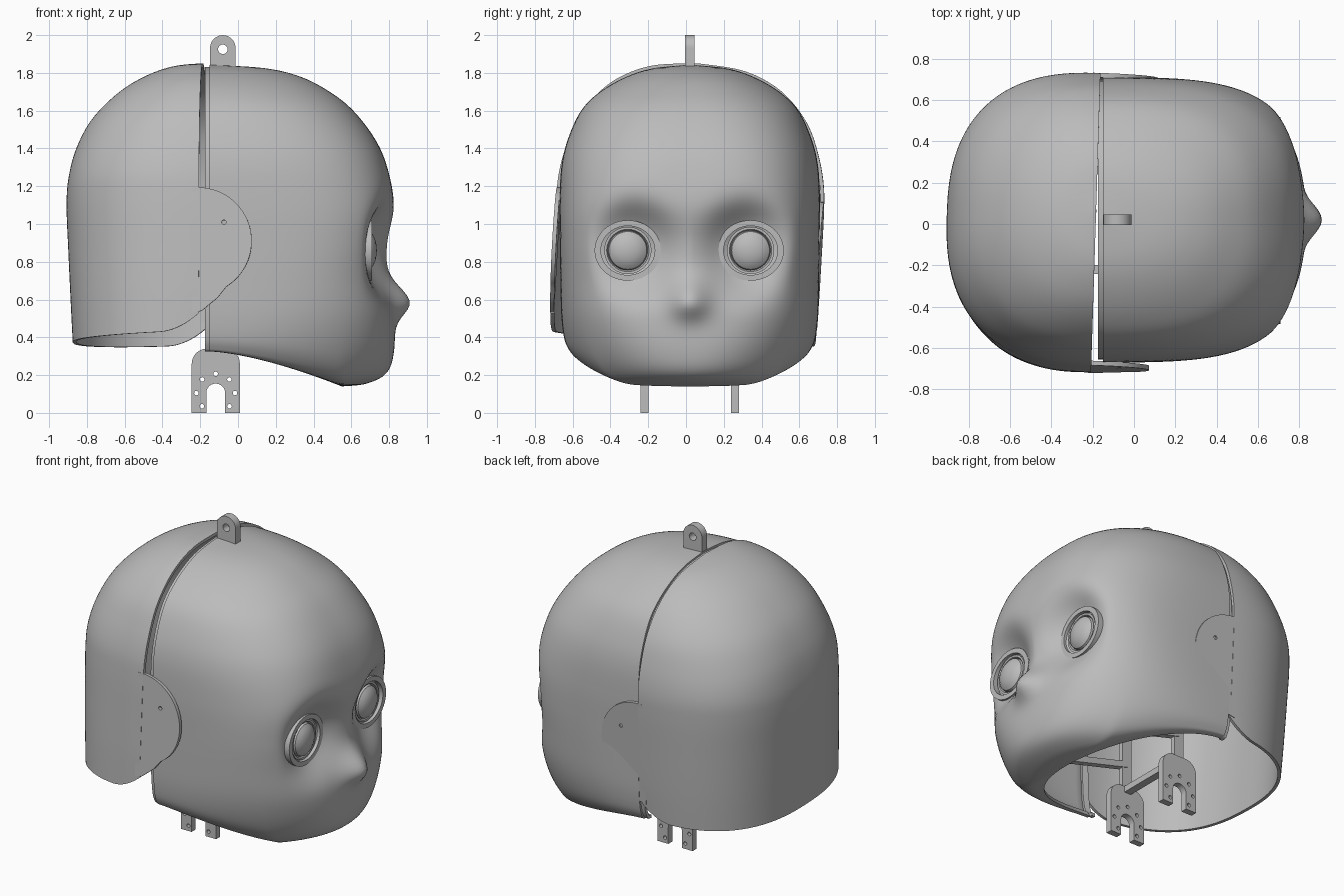
import bpy, bmesh
from math import sin, cos, pi, radians, exp
from mathutils import Matrix, Vector

cube = bpy.data.objects.get("Cube")
if cube:
    bpy.data.objects.remove(cube, do_unlink=True)

grey = bpy.data.materials.new("plain_grey")
grey.use_nodes = True
grey.diffuse_color = (0.5, 0.5, 0.5, 1)
grey.node_tree.nodes["Principled BSDF"].inputs["Base Color"].default_value = (0.5, 0.5, 0.5, 1)

MID = 0.02  # head centre line in y


def finish(ob, angle=35):
    """Turn into plain mesh, colour it and smooth below the angle."""
    bpy.ops.object.select_all(action='DESELECT')
    ob.select_set(True)
    bpy.context.view_layer.objects.active = ob
    bpy.ops.object.convert(target='MESH')
    ob.data.materials.clear()
    ob.data.materials.append(grey)
    bpy.ops.object.shade_smooth_by_angle(angle=radians(angle))
    return ob


def add_mesh(name, bm):
    me = bpy.data.meshes.new(name)
    bm.to_mesh(me)
    bm.free()
    ob = bpy.data.objects.new(name, me)
    bpy.context.collection.objects.link(ob)
    return ob


def smooth_stations(keys, steps=8):
    """Catmull-Rom through the key stations."""
    out = []
    for i in range(len(keys) - 1):
        p = [keys[max(i - 1, 0)], keys[i], keys[i + 1], keys[min(i + 2, len(keys) - 1)]]
        for k in range(steps):
            t = k / steps
            out.append([0.5 * (2 * b + (c - a) * t + (2 * a - 5 * b + 4 * c - d) * t * t
                               + (3 * b - a - 3 * c + d) * t ** 3) for a, b, c, d in zip(*p)])
    return out + [list(keys[-1])]


def shell(name, keys, x0, deform, lip=False, cols=96):
    """Stack of half superellipses: each key is height, x reach, half width, squareness."""
    bm = bmesh.new()
    rows = []
    for z, reach, w, n in smooth_stations(keys):
        row = []
        for j in range(cols + 1):
            a = -pi / 2 + pi * j / cols
            c, s = max(cos(a), 0), sin(a)
            rho = (c ** n + abs(s) ** n) ** (1 / n)
            row.append(deform(x0 + (reach - x0) * c / rho, w * s / rho, z))
        if lip:  # stepped-in edge that tucks under the other shell
            def step(p, dx):
                return (p[0] + dx, p[1] * 0.98, p[2] - (0.012 if p[2] > 1 else 0))
            row = [step(row[0], -0.025), step(row[0], 0)] + row + [step(row[-1], 0), step(row[-1], -0.025)]
        rows.append([bm.verts.new(p) for p in row])
    for r0, r1 in zip(rows, rows[1:]):
        for j in range(len(r0) - 1):
            bm.faces.new((r0[j], r0[j + 1], r1[j + 1], r1[j]))
    bmesh.ops.remove_doubles(bm, verts=bm.verts, dist=0.0005)
    bm.normal_update()
    core = Vector((x0, 0, 0.9))
    if sum(f.normal.dot(f.calc_center_median() - core) for f in bm.faces) < 0:
        bmesh.ops.reverse_faces(bm, faces=bm.faces)
    ob = add_mesh(name, bm)
    mod = ob.modifiers.new("wall", 'SOLIDIFY')
    mod.thickness, mod.offset = 0.02, -1
    return finish(ob)


def circle(cx, cz, r, n=20):
    return [(cx + r * cos(2 * pi * i / n), cz + r * sin(2 * pi * i / n)) for i in range(n)]


def arc(cx, cz, r, a0, a1, n=24):
    angles = [radians(a0 + (a1 - a0) * i / n) for i in range(n + 1)]
    return [(cx + r * cos(a), cz + r * sin(a)) for a in angles]


def plate(name, outline, holes, y, thick, turn=Matrix()):
    """Flat plate in the xz plane with holes."""
    cu = bpy.data.curves.new(name, 'CURVE')
    cu.dimensions, cu.fill_mode, cu.extrude = '2D', 'BOTH', thick / 2
    for pts in [outline] + holes:
        sp = cu.splines.new('POLY')
        sp.points.add(len(pts) - 1)
        for p, (x, z) in zip(sp.points, pts):
            p.co = (x, z, 0, 1)
        sp.use_cyclic_u = True
    ob = bpy.data.objects.new(name, cu)
    bpy.context.collection.objects.link(ob)
    ob.matrix_basis = turn @ Matrix.Translation((0, y, 0)) @ Matrix.Rotation(pi / 2, 4, 'X')
    return finish(ob)


def bar(name, a, b, sx, sy):
    """Rectangular rod from a to b."""
    a, b = Vector(a), Vector(b)
    bm = bmesh.new()
    bmesh.ops.create_cube(bm, size=1)
    bm.transform(Matrix.Diagonal((sx, sy, (b - a).length, 1)))
    ob = add_mesh(name, bm)
    ob.matrix_basis = Matrix.Translation((a + b) / 2) @ (b - a).to_track_quat('Z', 'Y').to_matrix().to_4x4()
    return finish(ob)


def revolve(name, profile, closed, loc, wide):
    """Turn an (x, radius) profile about the x axis."""
    bm = bmesh.new()
    vs = [bm.verts.new((x, 0, r)) for x, r in profile]
    es = [bm.edges.new(p) for p in zip(vs, vs[1:])]
    if closed:
        es.append(bm.edges.new((vs[-1], vs[0])))
    bmesh.ops.spin(bm, geom=vs + es, cent=(0, 0, 0), axis=(1, 0, 0), angle=2 * pi, steps=48)
    bmesh.ops.remove_doubles(bm, verts=bm.verts, dist=0.0002)
    bmesh.ops.recalc_face_normals(bm, faces=bm.faces)
    bm.transform(Matrix.Translation(loc) @ Matrix.Diagonal((1, wide, 1, 1)))
    return finish(add_mesh(name, bm))


# Face shell: jaw rim slope, nose bump and eye sockets
def shape_face(x, y, z):
    fade = max(0, 1 - (z - 0.14) / 0.5) ** 2
    run = min(max((x + 0.15) / 0.7, 0), 1)
    z += 0.185 * (1 - run ** 1.5) * fade
    if x > 0.4:
        r2 = ((abs(y) - 0.325) / 0.22) ** 2 + ((z - 0.87) / 0.22) ** 2
        x += (min(x, 0.66) - x) * exp(-r2 ** 1.5)
        spread = 0.113 if z > 0.59 else 0.09
        x += 0.1 * exp(-(y / 0.105) ** 2 - ((z - 0.59) / spread) ** 2)
    return x, y + MID, z


shell("face_shell", [
    (0.14, 0.55, 0.60, 2), (0.155, 0.68, 0.63, 2), (0.21, 0.785, 0.645, 2.1),
    (0.32, 0.825, 0.665, 2.4), (0.5, 0.825, 0.68, 2.9), (0.7, 0.79, 0.685, 3.4),
    (0.9, 0.795, 0.688, 3.6), (1.1, 0.825, 0.69, 3.3), (1.3, 0.79, 0.68, 3),
    (1.45, 0.725, 0.645, 2.8), (1.6, 0.61, 0.575, 2.6), (1.7, 0.485, 0.475, 2.4),
    (1.78, 0.33, 0.335, 2.3), (1.825, 0.14, 0.19, 2.2), (1.843, -0.15, 0, 2)],
    -0.15, shape_face, lip=True)


# Rear shell, slightly tilted on its hinges
def shape_rear(x, y, z):
    fade = max(0, 1 - (z - 0.36) / 0.4) ** 2
    rise = 0.01 + 0.04 * (x + 0.875) + 0.09 * max(0, (x + 0.4) / 0.215) ** 2
    return x, y, z + rise * fade


pivot = Matrix.Translation((-0.18, 0.015, 1.0))
tilt = pivot @ Matrix.Rotation(radians(-1.8), 4, 'Z') @ Matrix.Rotation(radians(-3.2), 4, 'X') \
    @ Matrix.Translation((0.18, 0, -1.0))
rear = shell("rear_shell", [
    (0.36, -0.873, 0.705, 2.5), (0.6, -0.885, 0.71, 2.5), (0.85, -0.897, 0.711, 2.5),
    (1.1, -0.907, 0.71, 2.5), (1.25, -0.895, 0.7, 2.5), (1.4, -0.855, 0.665, 2.4),
    (1.55, -0.775, 0.605, 2.3), (1.68, -0.65, 0.505, 2.2), (1.77, -0.515, 0.385, 2.1),
    (1.83, -0.36, 0.225, 2), (1.852, -0.185, 0, 2)], -0.185, shape_rear)
rear.matrix_basis = tilt

# Round hinge flaps over the ears, flush with the rear shell
flap = [(-0.22, 0.49), (-0.17, 0.5), (-0.085, 0.57)] + arc(-0.19, 0.87, 0.285, -58, 90) + [(-0.22, 1.155)]
for side, s in (("left", 1), ("right", -1)):
    plate(side + "_hinge_flap", flap, [circle(-0.052, 0.97, 0.012)], s * 0.698, 0.022, tilt)

# Eyes: outer ring and domed eyeball
ring = [(0.58, 0.16), (0.71, 0.16), (0.71, 0.13), (0.58, 0.13)]
ball = [(0.60, 0.125), (0.695, 0.125), (0.695, 0.112), (0.68, 0.105), (0.70, 0.1),
        (0.716, 0.08), (0.727, 0.055), (0.733, 0.028), (0.735, 0)]
for side, s in (("left", 1), ("right", -1)):
    y = 0.017 + s * 0.325
    revolve(side + "_eye_ring", ring, True, (0, y, 0.86), 1.1)
    revolve(side + "_eyeball", ball, False, (0, y, 0.86), 1)

# Hanging lug on top
lug = [(-0.148, 1.8), (-0.013, 1.8)] + arc(-0.0805, 1.932, 0.0675, 0, 180)
plate("top_lug", lug, [circle(-0.0805, 1.925, 0.025)], 0.02, 0.052)

# Neck brackets with a slot and bolt holes, and the inner frame
CX = -0.118
bracket = [(-0.245, 0), (CX - 0.05, 0)] + arc(CX, 0.105, 0.05, 180, 0) + [(CX + 0.05, 0), (0.01, 0)] \
    + arc(-0.07, 0.26, 0.08, 0, 90, 8) + arc(-0.165, 0.26, 0.08, 90, 180, 8)
bolts = [circle(CX + 0.102 * cos(radians(a)), 0.105 + 0.102 * sin(radians(a)), 0.012, 12)
         for a in (0, 45, 90, 135, 180)]
bolts += [circle(CX + d, 0.035, 0.012, 12) for d in (-0.073, 0.073)]
for side, s in (("left", 1), ("right", -1)):
    y = MID + s * 0.24
    plate(side + "_neck_bracket", bracket, bolts, y, 0.042)
    bar(side + "_post", (CX, y, 0.3), (CX, y, 0.95), 0.07, 0.03)
    bar(side + "_brace", (CX, y, 0.5), (0.55, y, 0.32), 0.04, 0.04)
bar("cross_bar", (CX, MID - 0.24, 0.32), (CX, MID + 0.24, 0.32), 0.05, 0.04)
bar("front_cross_bar", (0.53, MID - 0.3, 0.32), (0.53, MID + 0.3, 0.32), 0.04, 0.04)
